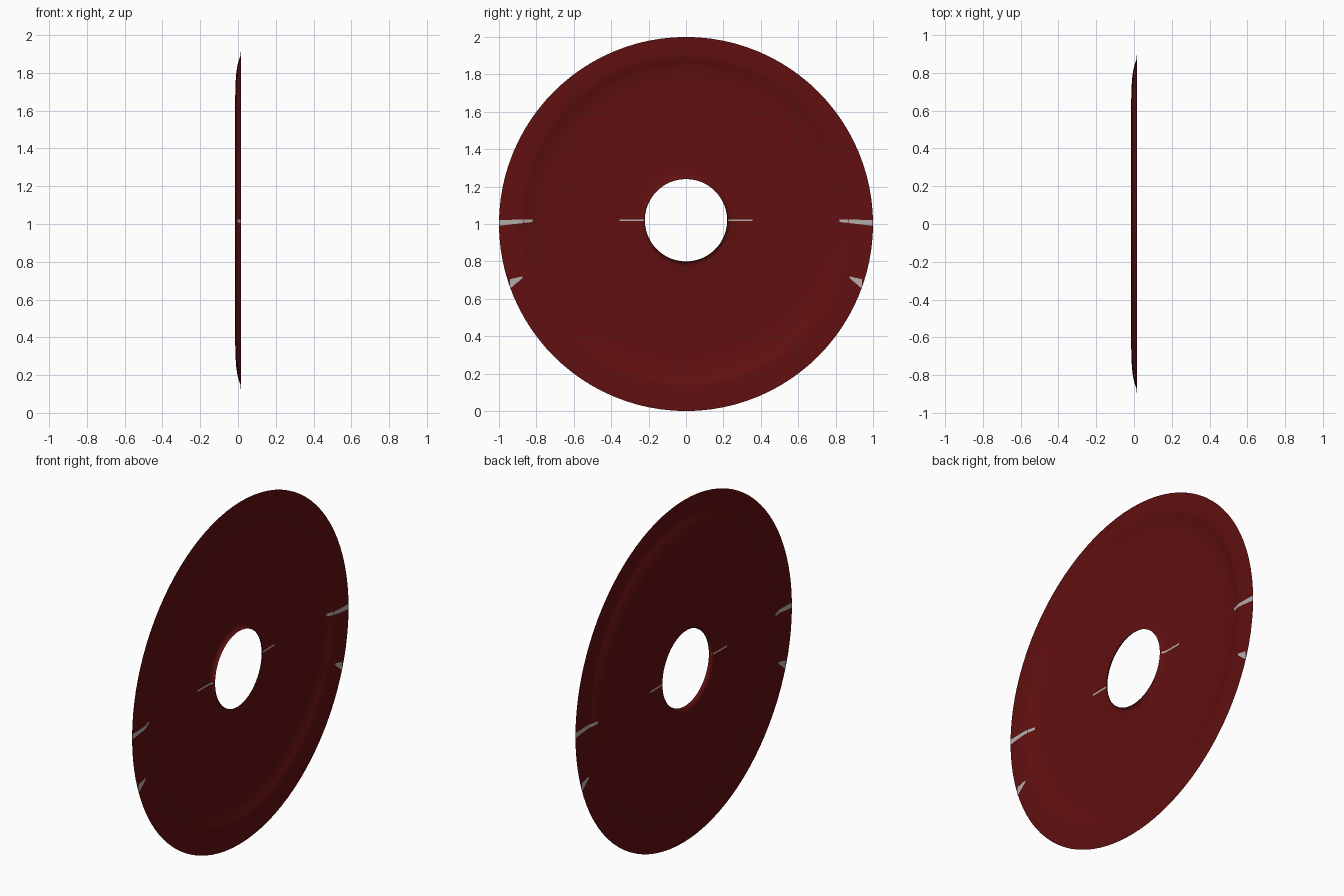
import bpy, bmesh, math

if "Cube" in bpy.data.objects:
    bpy.data.objects.remove(bpy.data.objects["Cube"])

SEGS = 96
DISH_Z = 1.02          # dish and hole sit slightly above the outer rim's centre
# radius, x depth, centre height of each ring from hole lip to outer edge
RINGS = [(0.220, 0.006, DISH_Z), (0.224, -0.003, DISH_Z), (0.232, -0.010, DISH_Z),
         (0.250, -0.013, DISH_Z), (0.36, -0.0145, DISH_Z), (0.50, -0.015, DISH_Z),
         (0.64, -0.015, DISH_Z), (0.72, -0.0135, DISH_Z), (0.78, -0.009, DISH_Z),
         (0.82, -0.003, DISH_Z), (0.85, 0.005, DISH_Z), (0.868, 0.012, DISH_Z),
         (0.885, 0.0145, DISH_Z), (0.94, 0.015, 1.01), (1.0, 0.015, 1.0)]


def material(name, color):
    m = bpy.data.materials.new(name)
    m.diffuse_color = color
    m.use_nodes = True
    m.node_tree.nodes["Principled BSDF"].inputs["Base Color"].default_value = m.diffuse_color
    return m


def make_object(name, bm, mat):
    bmesh.ops.recalc_face_normals(bm, faces=bm.faces)
    me = bpy.data.meshes.new(name)
    bm.to_mesh(me)
    bm.free()
    for p in me.polygons:
        p.use_smooth = True
    me.materials.append(mat)
    ob = bpy.data.objects.new(name, me)
    bpy.context.collection.objects.link(ob)
    return ob


def surface_x(y, z):
    d = math.hypot(y, z - DISH_Z)
    for (r0, x0, _), (r1, x1, _) in zip(RINGS, RINGS[1:]):
        if d <= r1:
            t = max(0, (d - r0) / (r1 - r0))
            return x0 + t * (x1 - x0)
    return RINGS[-1][1]


red = material("dark_red", (0.12, 0.005, 0.005, 1))
grey = material("pale_grey", (0.45, 0.42, 0.42, 1))

# Dished sheet with a round hole
bm = bmesh.new()
loops = []
for r, x, c in RINGS:
    loops.append([bm.verts.new((x, r * math.cos(2 * math.pi * i / SEGS),
                                c + r * math.sin(2 * math.pi * i / SEGS)))
                  for i in range(SEGS)])
for a, b in zip(loops, loops[1:]):
    for i in range(SEGS):
        j = (i + 1) % SEGS
        bm.faces.new((a[i], b[i], b[j], a[j]))
make_object("dished_disc", bm, red)


# Pale marks hugging both faces, mirrored left and right
def mark(name, start, end, w0, w1, steps=10):
    bm = bmesh.new()
    for side in (-1, 1):
        for face in (-1, 1):
            prev = None
            for i in range(steps + 1):
                t = i / steps
                y = side * (start[0] + t * (end[0] - start[0]))
                z = start[1] + t * (end[1] - start[1])
                h = (w0 + t * (w1 - w0)) / 2
                x = surface_x(y, z) + face * 0.0008
                pair = [bm.verts.new((x, y, z - h)), bm.verts.new((x, y, z + h))]
                if prev:
                    bm.faces.new((prev[0], pair[0], pair[1], prev[1]))
                prev = pair
    make_object(name, bm, grey)


mark("inner_marks", (0.225, 1.02), (0.355, 1.02), 0.01, 0.01)
mark("outer_marks", (0.82, 1.018), (0.998, 1.006), 0.015, 0.03)
mark("lower_marks", (0.875, 0.715), (0.94, 0.68), 0.01, 0.05)
